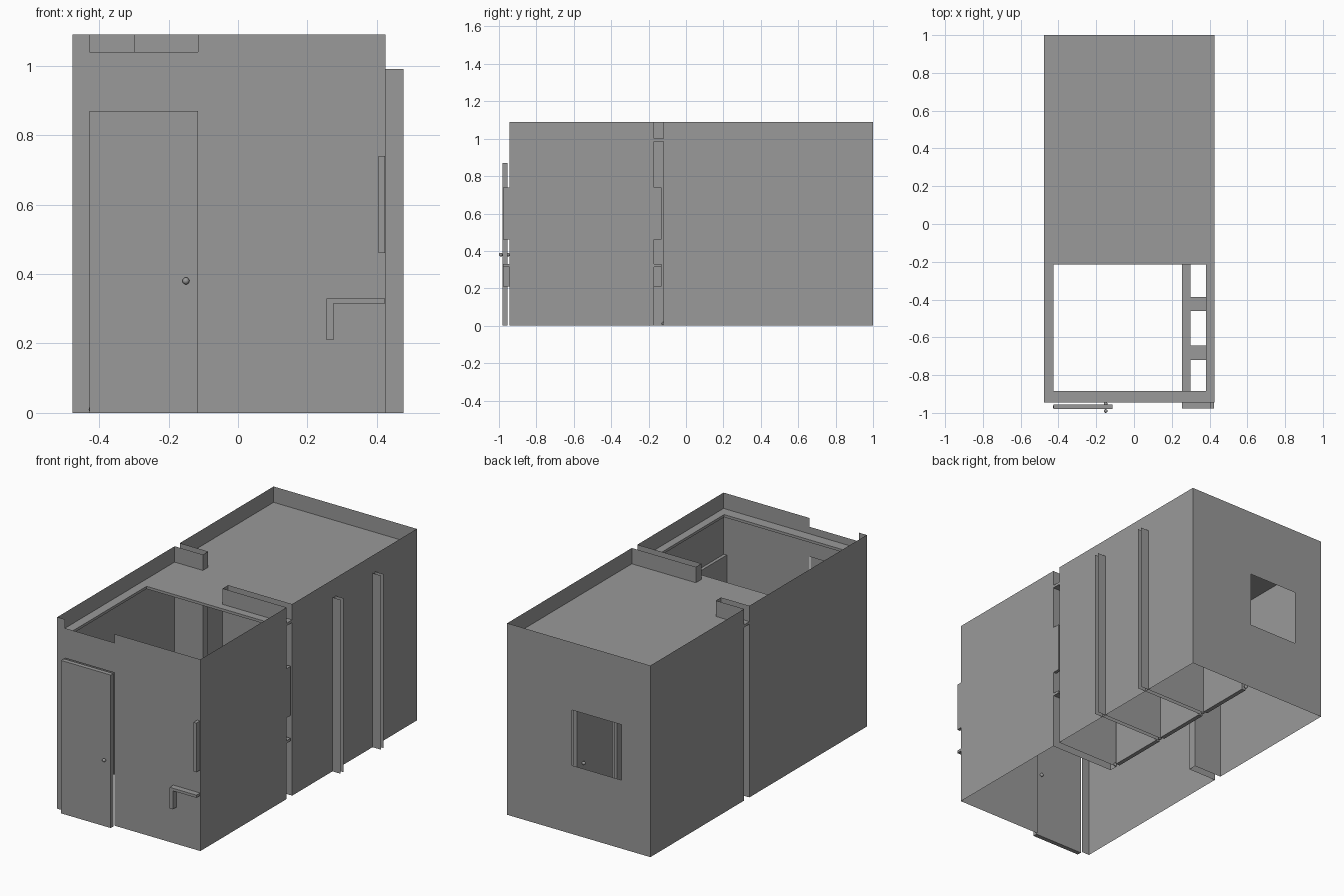
import bpy, bmesh
from mathutils import Matrix, Vector

cube = bpy.data.objects.get("Cube")
if cube:
    bpy.data.objects.remove(cube, do_unlink=True)

grey = bpy.data.materials.new("plain_grey")
grey.use_nodes = True
COLOUR = (0.32, 0.32, 0.32, 1)
grey.diffuse_color = COLOUR
grey.node_tree.nodes["Principled BSDF"].inputs["Base Color"].default_value = COLOUR


def finish(name, bm):
    mesh = bpy.data.meshes.new(name)
    bm.to_mesh(mesh)
    bm.free()
    mesh.materials.append(grey)
    ob = bpy.data.objects.new(name, mesh)
    bpy.context.collection.objects.link(ob)
    return ob


def panel(name, axis, at, u, v, holes=(), thick=0):
    """Flat sheet across one axis, with rectangular holes (u0, u1, v0, v1)."""
    us = sorted(set(u) | {c for h in holes for c in h[:2]})
    vs = sorted(set(v) | {c for h in holes for c in h[2:]})
    place = {"x": lambda a, b: (at, a, b),
             "y": lambda a, b: (a, at, b),
             "z": lambda a, b: (a, b, at)}[axis]
    bm = bmesh.new()
    for a, b in zip(us, us[1:]):
        for c, d in zip(vs, vs[1:]):
            mu, mv = (a + b) / 2, (c + d) / 2
            if any(h[0] < mu < h[1] and h[2] < mv < h[3] for h in holes):
                continue
            bm.faces.new([bm.verts.new(place(*p)) for p in ((a, c), (b, c), (b, d), (a, d))])
    bmesh.ops.remove_doubles(bm, verts=bm.verts, dist=0.0001)
    bmesh.ops.dissolve_limit(bm, angle_limit=0.01, verts=bm.verts, edges=bm.edges)
    ob = finish(name, bm)
    if thick:
        mod = ob.modifiers.new("Thickness", "SOLIDIFY")
        mod.thickness = thick
        mod.offset = -1
    return ob


def box(name, x, y, z):
    bm = bmesh.new()
    lo, hi = Vector((x[0], y[0], z[0])), Vector((x[1], y[1], z[1]))
    m = Matrix.Translation((lo + hi) / 2) @ Matrix.Diagonal((*(hi - lo), 1))
    bmesh.ops.create_cube(bm, size=1, matrix=m)
    return finish(name, bm)


def ball(name, centre, r):
    bm = bmesh.new()
    bmesh.ops.create_uvsphere(bm, u_segments=12, v_segments=8, radius=r,
                              matrix=Matrix.Translation(centre))
    ob = finish(name, bm)
    ob.data.shade_smooth()
    return ob


LEFT, RIGHT, FRONT, BACK = -0.476, 0.425, -0.945, 1.0
TOP, ROOF, DOOR = 1.09, 1.0, 0.87
FULL = (0, TOP)

# Outer walls, rising past the roof as a parapet
panel("front_wall", "y", FRONT, (LEFT, RIGHT), FULL,
      [(-0.427, -0.115, 0, DOOR), (-0.427, -0.115, 1.04, TOP)])
panel("back_wall", "y", BACK, (LEFT, RIGHT), FULL, [(-0.295, 0.017, 0.39, 0.705)])

# Side walls, each interrupted by a recess that runs inward
for side, x, inner, y0, y1 in (("left", RIGHT, 0.022, -0.17, -0.12),
                               ("right", LEFT, -0.298, 0.11, 0.157)):
    panel(side + "_wall_front", "x", x, (FRONT, y0), FULL)
    panel(side + "_wall_back", "x", x, (y1, BACK), FULL)
    span = sorted((inner, x))
    panel(side + "_recess_front", "y", y0, span, FULL)
    panel(side + "_recess_back", "y", y1, span, FULL)
    panel(side + "_recess_end", "x", inner, (y0, y1), FULL)

# Roof with a large opening over the front room
panel("roof", "z", ROOF, (LEFT, RIGHT), (FRONT, BACK),
      [(-0.425, 0.38, -0.885, -0.215)], 0.015)

# Entrance door
box("entrance_door", (-0.427, -0.115), (-0.98, -0.955), (0, DOOR))
for y in (-0.99, -0.952):
    ball("entrance_knob", (-0.15, y, 0.38), 0.01)
for x in (-0.42, -0.127):
    ball("entrance_hinge", (x, -0.967, 0.01), 0.01)

# Toilet stalls: partitions, doors, lintel
stall_x = 0.03
stall_ys = (-0.12, 0.254, 0.614, 0.975)
for y in stall_ys[1:3]:
    for dy in (-0.012, 0.012):
        panel("stall_partition", "y", y + dy, (stall_x, 0.477), (0, 0.99))
for y0, y1 in zip(stall_ys, stall_ys[1:]):
    box("stall_door", (stall_x - 0.012, stall_x + 0.012), (y0 + 0.02, y1 - 0.02), (0, DOOR))
    for dx in (-0.022, 0.022):
        ball("stall_knob", (stall_x + dx, y1 - 0.068, 0.37), 0.01)
panel("stall_lintel", "x", stall_x, (-0.12, BACK), (DOOR, 0.99))
for y in stall_ys:
    ball("stall_hinge", (stall_x, y, 0.01), 0.01)

# Wash counter with three openings, apron and long mirror
run = (-0.978, -0.13)
pitch = 0.2585
holes = [(0.30, 0.39, -0.903 + pitch * i, -0.72 + pitch * i) for i in range(3)]
panel("wash_counter", "z", 0.33, (0.255, RIGHT - 0.002), run, holes, 0.015)
box("counter_apron", (0.255, 0.275), run, (0.21, 0.33))
box("mirror", (0.405, RIGHT - 0.002), run, (0.46, 0.74))
